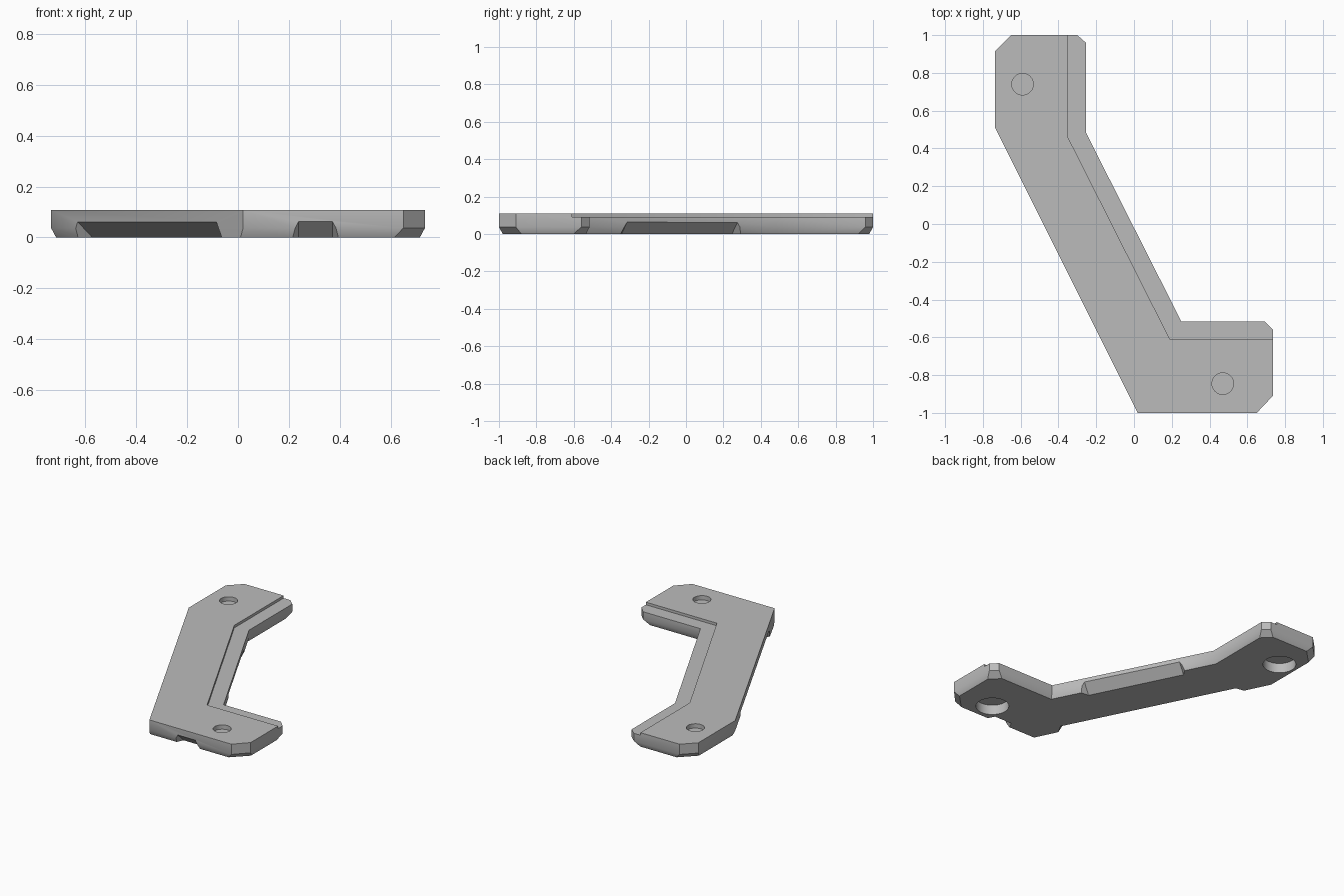
import bpy, bmesh, math
from mathutils import Vector

cube = bpy.data.objects.get("Cube")
if cube:
    bpy.data.objects.remove(cube, do_unlink=True)

grey = bpy.data.materials.new("plain grey")
grey.use_nodes = True
grey.diffuse_color = (0.5, 0.5, 0.5, 1)
grey.node_tree.nodes["Principled BSDF"].inputs["Base Color"].default_value = (0.5, 0.5, 0.5, 1)


def loft(name, rings):
    """Closed solid through rings of equal point count."""
    bm = bmesh.new()
    loops = [[bm.verts.new(p) for p in ring] for ring in rings]
    n = len(loops[0])
    for low, high in zip(loops, loops[1:]):
        for i in range(n):
            j = (i + 1) % n
            bm.faces.new((low[i], low[j], high[j], high[i]))
    bm.faces.new(loops[0][::-1])
    bm.faces.new(loops[-1])
    bmesh.ops.recalc_face_normals(bm, faces=bm.faces)
    mesh = bpy.data.meshes.new(name)
    bm.to_mesh(mesh)
    bm.free()
    mesh.materials.append(grey)
    obj = bpy.data.objects.new(name, mesh)
    bpy.context.collection.objects.link(obj)
    return obj


def level(points, z):
    return [(x, y, z) for x, y in points]


def disc(x, y, r, z):
    steps = [math.tau * i / 48 for i in range(48)]
    return [(x + r * math.cos(a), y + r * math.sin(a), z) for a in steps]


def notch(name, middle, along, inward, half, flare, depth=0.065, height=0.062, e=0.03):
    """Sloping undercut along a lower edge, flared at both ends."""
    mid, u, n = Vector((*middle, 0)), Vector((*along, 0)).normalized(), Vector((*inward, 0)).normalized()
    section = [(-e, height * (1 + e / depth)), (depth * (1 + e / height), -e), (-e, -e)]
    rings = []
    for side in (-1, 1):
        ring = []
        for o, z in section:
            s = half + flare * (1 - o / depth - z / height)
            ring.append(mid + n * o + u * side * s + Vector((0, 0, z)))
        rings.append(ring)
    return loft(name, rings)


# Bent plate, with its lower rim drawn in
outline = [(0.02, -1), (0.65, -1), (0.735, -0.91), (0.735, -0.56), (0.69, -0.515),
           (0.25, -0.515), (-0.255, 0.485), (-0.255, 0.96), (-0.30, 1), (-0.65, 1),
           (-0.735, 0.915), (-0.735, 0.51)]
foot = [(0.01, -0.98), (0.615, -0.98), (0.715, -0.88), (0.715, -0.60), (0.65, -0.535),
        (0.24, -0.535), (-0.275, 0.485), (-0.275, 0.92), (-0.335, 0.98), (-0.615, 0.98),
        (-0.715, 0.88), (-0.715, 0.51)]
plate = loft("bracket_plate", [level(foot, 0), level(outline, 0.037), level(outline, 0.108)])

# Lowered ledge along the inner side
ledge = [(-0.35, 1.1), (-0.35, 0.46), (0.19, -0.61), (0.9, -0.61),
         (0.9, -0.4), (0.3, -0.4), (-0.1, 0.5), (-0.1, 1.1)]
cutters = [loft("ledge_cutter", [level(ledge, 0.09), level(ledge, 0.2)])]

# Narrow recess above and wide recess below, with a thin web between
for x, y in ((-0.59, 0.74), (0.47, -0.845)):
    cutters.append(loft("upper_hole_cutter", [disc(x, y, 0.057, 0.078), disc(x, y, 0.057, 0.2)]))
    cutters.append(loft("lower_hole_cutter", [disc(x, y, 0.105, -0.1), disc(x, y, 0.105, 0.068)]))

# Undercut notches on the lower edges
slant = (0.447, -0.894)
cutters.append(notch("outer_notch_cutter", (-0.358, -0.245), slant, (0.894, 0.447), 0.61, 0.045))
cutters.append(notch("inner_notch_cutter", (0, -0.02), slant, (-0.894, -0.447), 0.33, 0.04))
cutters.append(notch("front_notch_cutter", (0.305, -1), (1, 0), (0, 1), 0.067, 0.033))

for cutter in cutters:
    cut = plate.modifiers.new(cutter.name, "BOOLEAN")
    cut.operation, cut.solver, cut.object = "DIFFERENCE", "EXACT", cutter
    cutter.hide_render = True

# Bake the cuts, then drop the cutters
bpy.context.view_layer.update()
baked = bpy.data.meshes.new_from_object(plate.evaluated_get(bpy.context.evaluated_depsgraph_get()))
plate.modifiers.clear()
plate.data = baked
for cutter in cutters:
    bpy.data.objects.remove(cutter, do_unlink=True)

bpy.ops.object.select_all(action="DESELECT")
plate.select_set(True)
bpy.context.view_layer.objects.active = plate
bpy.ops.object.shade_smooth_by_angle(angle=math.radians(32))
